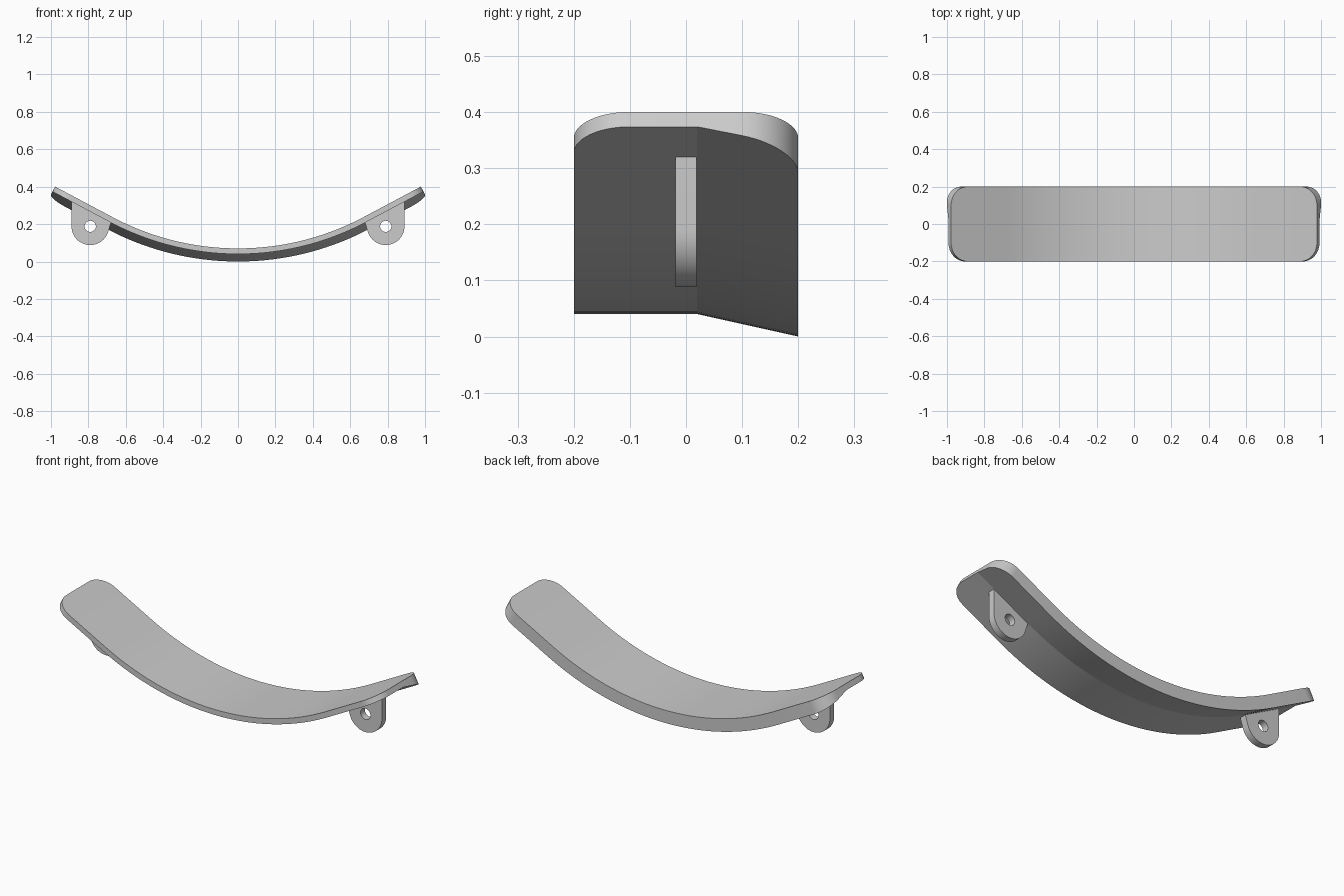
import bpy, bmesh
from math import sin, cos, pi, radians

cube = bpy.data.objects.get("Cube")
if cube:
    bpy.data.objects.remove(cube, do_unlink=True)

# One plain grey
grey = bpy.data.materials.new("plain_grey")
grey.use_nodes = True
colour = (0.6, 0.6, 0.6, 1)
grey.diffuse_color = colour
grey.node_tree.nodes["Principled BSDF"].inputs["Base Color"].default_value = colour

BEND = radians(28)      # slope of the straight ends
RADIUS = 1.43           # radius of the curved middle
ARC = RADIUS * BEND
LENGTH = ARC + 0.347    # half length along the top
HALF_WIDTH = 0.2
CORNER = 0.1
CREASE = 0.02           # underside slopes down behind this line


def top_point(s):
    """Position and slope of the upper surface at distance s from the middle."""
    side = -1 if s < 0 else 1
    a = min(abs(s), ARC) / RADIUS
    rest = max(abs(s) - ARC, 0)
    x = RADIUS * sin(a) + rest * cos(a)
    z = 0.07 + RADIUS * (1 - cos(a)) + rest * sin(a)
    return side * x, z, side * a


def thickness(y):
    return 0.03 + 0.04 * max(0, y - CREASE) / (HALF_WIDTH - CREASE)


def finish(obj):
    obj.data.materials.clear()
    obj.data.materials.append(grey)
    bpy.ops.object.select_all(action='DESELECT')
    obj.select_set(True)
    bpy.context.view_layer.objects.active = obj
    bpy.ops.object.shade_smooth_by_angle(angle=radians(10))


# Curved strip: sections of six points lofted along the length
half = [(ARC * i / 20, HALF_WIDTH) for i in range(1, 21)]
for i in range(15):
    t = pi / 2 * i / 14
    half.append((LENGTH - CORNER + CORNER * sin(t),
                 HALF_WIDTH - CORNER + CORNER * cos(t)))
stations = [(-s, w) for s, w in reversed(half)] + [(0, HALF_WIDTH)] + half

bm = bmesh.new()
rings = []
for s, w in stations:
    x, z, a = top_point(s)
    top = [bm.verts.new((x, y, z)) for y in (-w, CREASE, w)]
    under = [bm.verts.new((x + thickness(y) * sin(a), y, z - thickness(y) * cos(a)))
             for y in (w, CREASE, -w)]
    rings.append(top + under)
for r, q in zip(rings, rings[1:]):
    for i in range(6):
        j = (i + 1) % 6
        bm.faces.new((r[i], r[j], q[j], q[i]))
for r in (rings[0], rings[-1]):
    bm.faces.new(r)
bmesh.ops.recalc_face_normals(bm, faces=bm.faces)
mesh = bpy.data.meshes.new("curved_strip")
bm.to_mesh(mesh)
bm.free()
strip = bpy.data.objects.new("curved_strip", mesh)
bpy.context.collection.objects.link(strip)
finish(strip)


def circle(r, start, end, n):
    """Points of an arc around the lug's pivot, angles in degrees."""
    return [(0.79 + r * cos(radians(start + (end - start) * i / n)),
             0.188 + r * sin(radians(start + (end - start) * i / n)))
            for i in range(n + 1)]


def mounting_lug(name, side):
    """Rounded plate with a pivot hole, sunk slightly into the strip."""
    outline = circle(0.1, 0, -157, 26) + [(0.675, 0.218), (0.89, 0.33)]
    hole = circle(0.03, 0, 360, 40)[:-1]
    curve = bpy.data.curves.new(name, 'CURVE')
    curve.dimensions = '2D'
    curve.fill_mode = 'BOTH'
    curve.extrude = 0.019
    for points in (outline, hole):
        spline = curve.splines.new('POLY')
        spline.points.add(len(points) - 1)
        for p, (x, z) in zip(spline.points, points):
            p.co = (side * x, z, 0, 1)
        spline.use_cyclic_u = True
    obj = bpy.data.objects.new(name, curve)
    bpy.context.collection.objects.link(obj)
    obj.rotation_euler = (pi / 2, 0, 0)
    bpy.ops.object.select_all(action='DESELECT')
    obj.select_set(True)
    bpy.context.view_layer.objects.active = obj
    bpy.ops.object.convert(target='MESH')
    obj = bpy.context.view_layer.objects.active
    # Weld the caps to the rim and make all faces point outwards
    bm = bmesh.new()
    bm.from_mesh(obj.data)
    bmesh.ops.remove_doubles(bm, verts=bm.verts, dist=0.0001)
    bmesh.ops.recalc_face_normals(bm, faces=bm.faces)
    bm.to_mesh(obj.data)
    bm.free()
    finish(obj)


mounting_lug("left_mounting_lug", 1)
mounting_lug("right_mounting_lug", -1)
